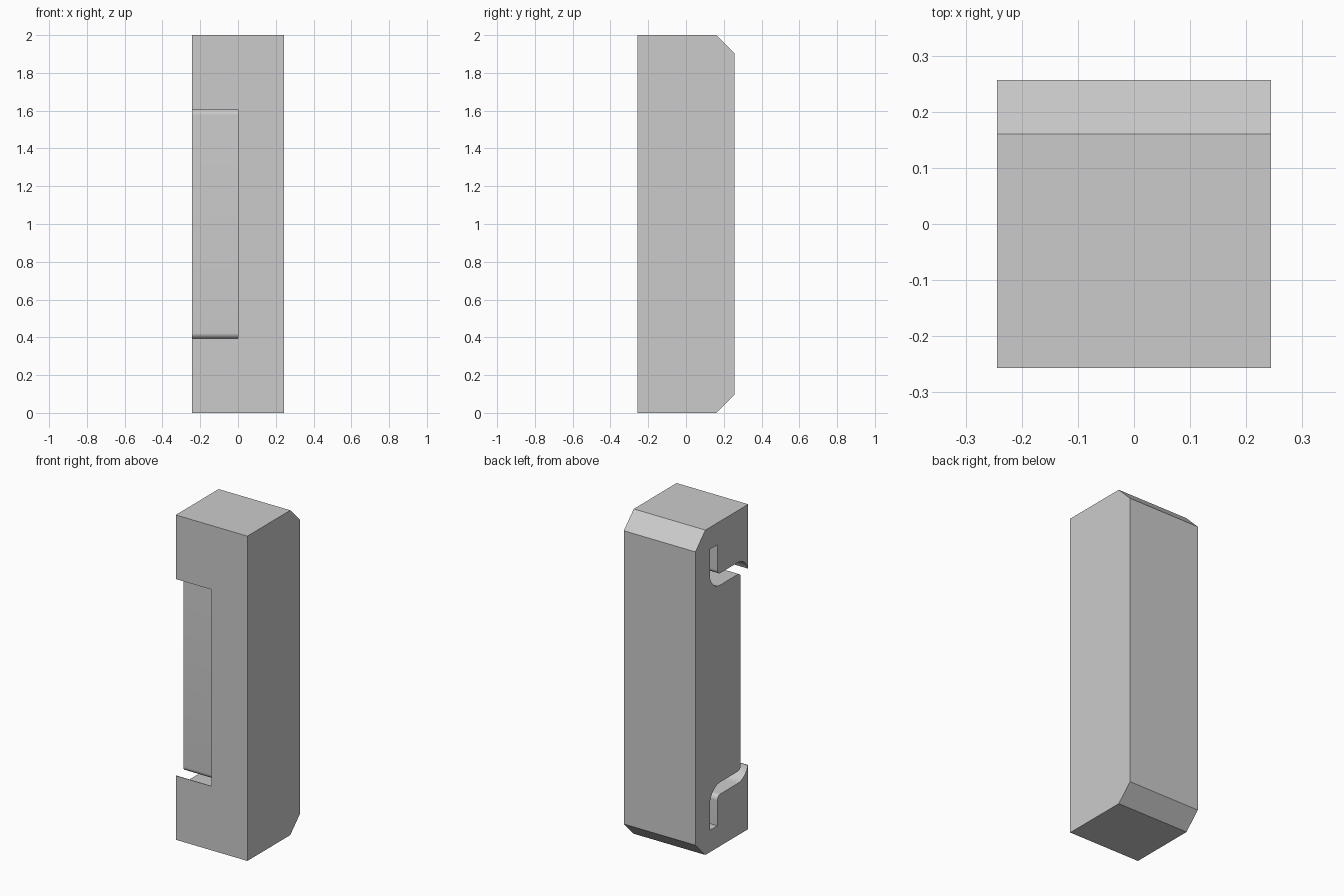
import bpy, bmesh
from math import sin, cos, radians

cube = bpy.data.objects.get("Cube")
if cube:
    bpy.data.objects.remove(cube, do_unlink=True)

HALF_W, HALF_D, HEIGHT, CHAMFER = 0.244, 0.257, 2.0, 0.097
GAP, INNER_R = 0.073, 0.03
OUTER_R = INNER_R + GAP

grey = bpy.data.materials.new("light_grey")
grey.use_nodes = True
grey.diffuse_color = (0.6, 0.6, 0.6, 1)
grey.node_tree.nodes["Principled BSDF"].inputs["Base Color"].default_value = (0.6, 0.6, 0.6, 1)


def arc(center, r, start, end, steps=12):
    angles = [radians(start + (end - start) * i / steps) for i in range(steps + 1)]
    return [(center[0] + r * cos(a), center[1] + r * sin(a)) for a in angles]


def extrude_profile(name, profile, x0, x1):
    """Sweep a (y, z) outline along x into a solid."""
    bm = bmesh.new()
    face = bm.faces.new([bm.verts.new((x0, y, z)) for y, z in profile])
    result = bmesh.ops.extrude_face_region(bm, geom=[face])
    verts = [v for v in result["geom"] if isinstance(v, bmesh.types.BMVert)]
    bmesh.ops.translate(bm, vec=(x1 - x0, 0, 0), verts=verts)
    bmesh.ops.recalc_face_normals(bm, faces=bm.faces)
    mesh = bpy.data.meshes.new(name)
    bm.to_mesh(mesh)
    bm.free()
    mesh.materials.append(grey)
    obj = bpy.data.objects.new(name, mesh)
    bpy.context.collection.objects.link(obj)
    return obj


def flip(points):
    return [(y, HEIGHT - z) for y, z in points]


# Main block with chamfered back edges
body = extrude_profile("body", [
    (-HALF_D, 0), (HALF_D - CHAMFER, 0), (HALF_D, CHAMFER),
    (HALF_D, HEIGHT - CHAMFER), (HALF_D - CHAMFER, HEIGHT), (-HALF_D, HEIGHT)],
    -HALF_W, HALF_W)

# Constant-width strap channel: slot, bend, run to the front, bend, front recess
back_bend, front_bend = (0.014, 1.71), (-0.154, 1.577)
slot_top = 1.865
outer_wall = [(back_bend[0] + INNER_R, slot_top)]
outer_wall += arc(back_bend, INNER_R, 0, -90)
outer_wall += arc(front_bend, OUTER_R, 90, 164)
outer_wall += [(-0.3, outer_wall[-1][1])]
inner_wall = [(back_bend[0] + OUTER_R, slot_top)]
inner_wall += arc(back_bend, OUTER_R, 0, -90)
inner_wall += arc(front_bend, INNER_R, 90, 180)
channel = outer_wall + flip(outer_wall[::-1]) + flip(inner_wall) + inner_wall[::-1]
cutter = extrude_profile("channel_cutter", channel, -HALF_W - 0.1, 0)
cutter.hide_render = True

# Cut the channel into one half of the block
cut = body.modifiers.new("channel", "BOOLEAN")
cut.operation = "DIFFERENCE"
cut.solver = "EXACT"
cut.object = cutter
bpy.ops.object.select_all(action="DESELECT")
body.select_set(True)
bpy.context.view_layer.objects.active = body
bpy.ops.object.modifier_apply(modifier=cut.name)
bpy.data.objects.remove(cutter, do_unlink=True)
bpy.ops.object.shade_smooth_by_angle(angle=radians(30))
